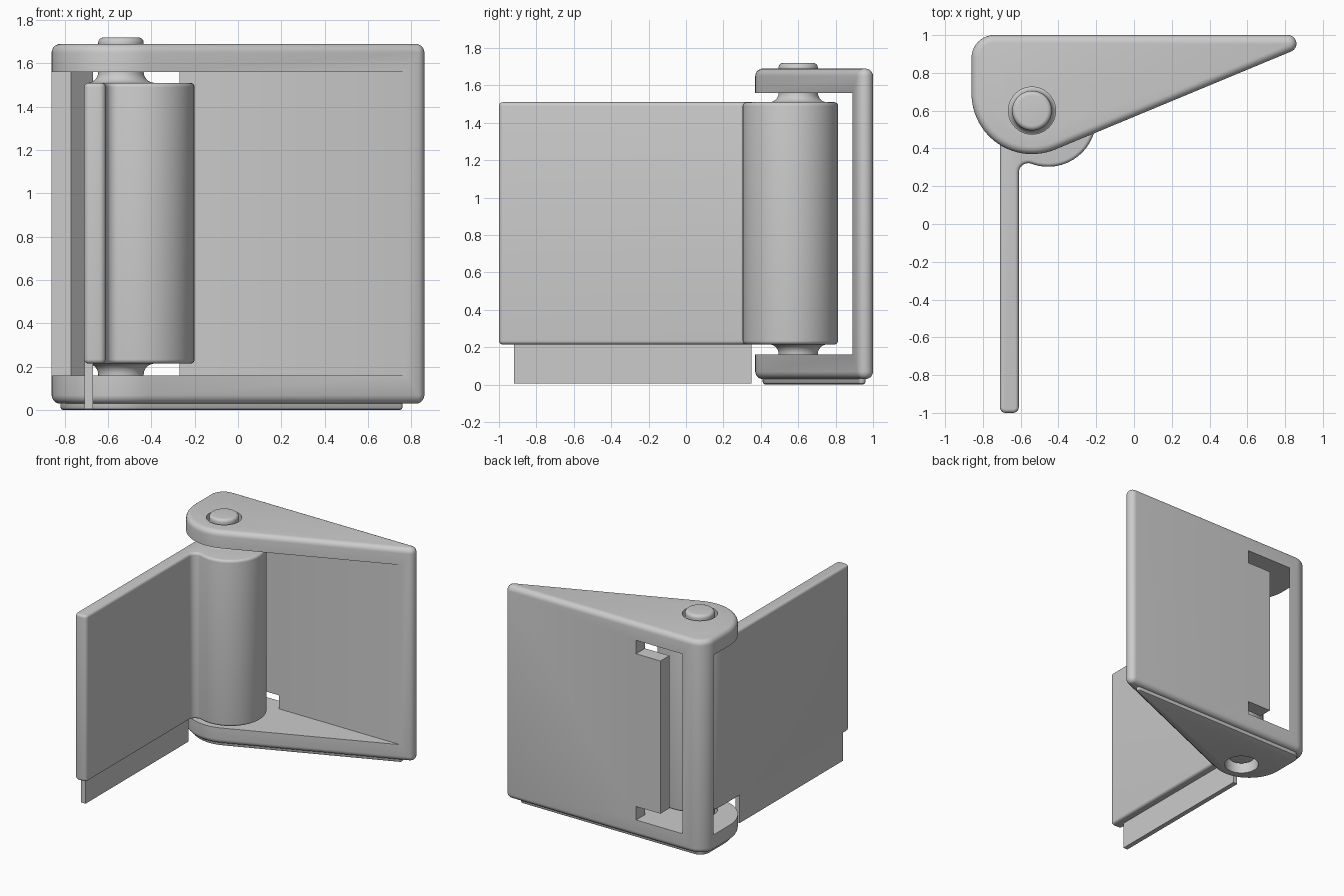
import bpy
import bmesh
from math import cos, sin, pi, radians

cube = bpy.data.objects.get("Cube")
if cube:
    bpy.data.objects.remove(cube, do_unlink=True)

grey = bpy.data.materials.new("plain_grey")
grey.use_nodes = True
COLOUR = (0.6, 0.6, 0.6, 1)
grey.diffuse_color = COLOUR
grey.node_tree.nodes["Principled BSDF"].inputs["Base Color"].default_value = COLOUR

BODY_Z = (0.03, 1.69)
LEAF_Z = (0.215, 1.51)
PIN = (-0.54, 0.6)


def arc(cx, cy, r, a, b, n=14):
    """Points on an arc from angle a to b, in degrees."""
    angles = [radians(a + (b - a) * i / n) for i in range(n + 1)]
    return [(cx + r * cos(t), cy + r * sin(t)) for t in angles]


def loft(name, rings):
    """Bridge (outline, height) rings into a closed solid."""
    bm = bmesh.new()
    loops = [[bm.verts.new((x, y, z)) for x, y in pts] for pts, z in rings]
    for low, high in zip(loops, loops[1:]):
        for i in range(len(low)):
            bm.faces.new((low[i - 1], low[i], high[i], high[i - 1]))
    bm.faces.new(loops[0][::-1])
    bm.faces.new(loops[-1])
    bmesh.ops.recalc_face_normals(bm, faces=bm.faces)
    mesh = bpy.data.meshes.new(name)
    bm.to_mesh(mesh)
    bm.free()
    mesh.materials.append(grey)
    ob = bpy.data.objects.new(name, mesh)
    bpy.context.collection.objects.link(ob)
    return ob


def rounded(outline, z0, z1, r, steps=5):
    """Rings of an inset outline with quarter-round rims at both ends."""
    turns = [pi / 2 * i / steps for i in range(steps + 1)]
    rim = [(r * (1 - sin(t)), r * (1 - cos(t))) for t in turns]
    bottom = [(outline(d), z0 + h) for d, h in rim]
    top = [(outline(d), z1 - h) for d, h in rim[::-1]]
    return bottom + top


def prism(name, pts, z0, z1):
    return loft(name, [(pts, z0), (pts, z1)])


def rect(x0, x1, y0, y1):
    return [(x0, y0), (x1, y0), (x1, y1), (x0, y1)]


def activate(ob):
    bpy.ops.object.select_all(action='DESELECT')
    ob.select_set(True)
    bpy.context.view_layer.objects.active = ob


def cut(ob, cutter):
    cutter.hide_render = True
    mod = ob.modifiers.new("cut", 'BOOLEAN')
    mod.operation = 'DIFFERENCE'
    mod.solver = 'EXACT'
    mod.object = cutter
    activate(ob)
    bpy.ops.object.modifier_apply(modifier=mod.name)
    bpy.data.objects.remove(cutter, do_unlink=True)


def smooth(ob):
    activate(ob)
    bpy.ops.object.shade_smooth_by_angle(angle=radians(32))


def bracket_outline(d, tip=(0.815, 0.955), tip_r=0.045):
    """Teardrop wedge: narrow tip, square back corner, round hinge end."""
    pts = arc(*tip, max(tip_r - d, 0.005), -67, 90)
    pts += arc(-0.74, 0.88, 0.12 - d, 90, 180)
    return pts + arc(-0.54, 0.69, 0.32 - d, 180, 293, 24)


def leaf_outline(d):
    """Round barrel that runs into a flat door panel through a fillet."""
    pts = arc(-0.455, 0.558, 0.255 - d, 180, -110.2, 40)
    pts += arc(-0.56, 0.272, 0.05 + d, 69.8, 180, 8)
    pts += arc(-0.64, -0.97, 0.03 - d, 0, -90, 5)
    return pts + arc(-0.68, -0.97, 0.03 - d, -90, -180, 5)


# Wedge-shaped bracket, hollowed from the front
bracket = loft("bracket", rounded(bracket_outline, *BODY_Z, 0.04))
cut(bracket, prism("cavity_cutter", rect(-1.2, 1.2, 0, 0.89), 0.16, 1.56))

# Window in the back wall, with a slanted post and a notch at each end
window = [(-0.788, 0.87), (-0.48, 0.87), (-0.48, 1.022), (-0.65, 1.022)]
cut(bracket, prism("window_cutter", window, 0.16, 1.56))
for z0, z1 in ((0.16, 0.265), (1.455, 1.56)):
    cut(bracket, prism("notch_cutter", rect(-0.55, -0.27, 0.85, 1.1), z0, z1))

# Raised pad under the bracket
def pad_outline(d):
    return bracket_outline(d + 0.04, (0.74, 0.94), 0.06)


pad = loft("base_pad", [(pad_outline(0.015), 0), (pad_outline(0.005), 0.005),
                        (pad_outline(0), 0.015), (pad_outline(0), 0.05)])

# Pin holes
for part in (bracket, pad):
    hole = arc(*PIN, 0.125, 0, 352.5, 47)
    cut(part, prism("hole_cutter", hole, -0.1, 2))
    smooth(part)

# Swinging leaf: barrel and panel in one piece
smooth(loft("hinge_leaf", rounded(leaf_outline, *LEAF_Z, 0.02)))

# Pin with rounded ends and a flare against each end of the barrel
def pin_end(tip_z, leaf_z):
    s = 1 if tip_z > leaf_z else -1
    turns = [pi / 2 * i / 6 for i in range(7)]
    end = [(0.08 + 0.025 * sin(t), tip_z - s * 0.025 * (1 - cos(t))) for t in turns]
    flare = [(0.155 - 0.05 * cos(t), leaf_z + s * 0.05 * (1 - sin(t))) for t in turns]
    return end + flare + [(0.155, leaf_z - s * 0.03)]


profile = pin_end(0.06, LEAF_Z[0]) + pin_end(1.72, LEAF_Z[1])[::-1]
smooth(loft("hinge_pin", [(arc(*PIN, r, 0, 352.5, 47), z) for r, z in profile]))

# Thin sealing strip below the panel
prism("sealing_strip", rect(-0.708, -0.67, -0.92, 0.35), 0.005, 0.24)
